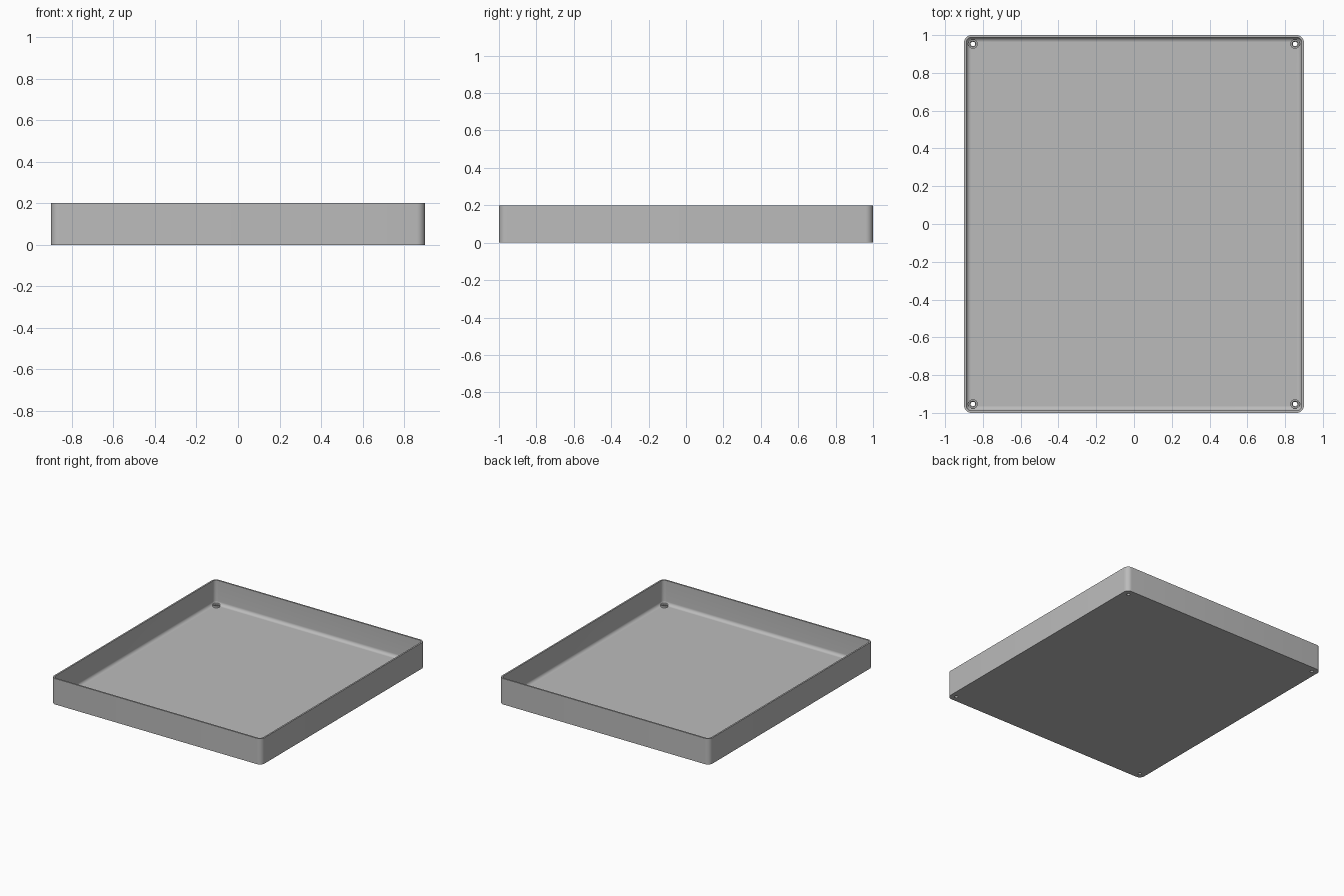
import bpy, bmesh, math
from mathutils import Matrix

cube = bpy.data.objects.get("Cube")
if cube:
    bpy.data.objects.remove(cube)

HALF_X, HALF_Y, HEIGHT = 0.9, 1.0, 0.2
CORNER, WALL, FLOOR, FILLET = 0.04, 0.012, 0.015, 0.025
BOSS_X, BOSS_Y, HOLE = 0.853, 0.953, 0.012

grey = bpy.data.materials.new("plain grey")
grey.use_nodes = True
colour = (0.5, 0.5, 0.5, 1)
grey.diffuse_color = colour
grey.node_tree.nodes["Principled BSDF"].inputs["Base Color"].default_value = colour


def make_object(name, bm):
    bmesh.ops.recalc_face_normals(bm, faces=bm.faces)
    mesh = bpy.data.meshes.new(name)
    bm.to_mesh(mesh)
    bm.free()
    mesh.materials.append(grey)
    obj = bpy.data.objects.new(name, mesh)
    bpy.context.collection.objects.link(obj)
    return obj


def rounded_loop(bm, inset, z, steps=8):
    """Rounded rectangle, shrunk evenly by inset."""
    r = max(CORNER - inset, 0.002)
    cx, cy = HALF_X - inset - r, HALF_Y - inset - r
    verts = []
    for quarter, (sx, sy) in enumerate([(1, 1), (-1, 1), (-1, -1), (1, -1)]):
        for i in range(steps + 1):
            a = (quarter + i / steps) * math.pi / 2
            verts.append(bm.verts.new((sx * cx + r * math.cos(a),
                                       sy * cy + r * math.sin(a), z)))
    return verts


def skin(bm, loops):
    for a, b in zip(loops, loops[1:]):
        n = len(a)
        for i in range(n):
            j = (i + 1) % n
            bm.faces.new((a[i], a[j], b[j], b[i]))


def smooth(obj):
    bpy.ops.object.select_all(action="DESELECT")
    obj.select_set(True)
    bpy.context.view_layer.objects.active = obj
    bpy.ops.object.shade_smooth_by_angle(angle=math.radians(35))


# Tray: outer wall, rim, inner wall, then a rounded cove down to the floor
bm = bmesh.new()
section = [(0, 0), (0, HEIGHT), (WALL, HEIGHT)]
for i in range(9):
    a = i / 8 * math.pi / 2
    section.append((WALL + FILLET * (1 - math.cos(a)),
                    FLOOR + FILLET * (1 - math.sin(a))))
loops = [rounded_loop(bm, inset, z) for inset, z in section]
skin(bm, loops)
bm.faces.new(loops[0])
bm.faces.new(loops[-1])
tray = make_object("tray", bm)

# Screw holes through the four corners of the floor
corners = [(sx * BOSS_X, sy * BOSS_Y) for sx in (-1, 1) for sy in (-1, 1)]
bm = bmesh.new()
for x, y in corners:
    bmesh.ops.create_cone(bm, cap_ends=True, segments=32, radius1=HOLE, radius2=HOLE,
                          depth=0.2, matrix=Matrix.Translation((x, y, 0)))
cutter = make_object("hole_cutter", bm)
cutter.hide_render = True
cut = tray.modifiers.new("screw holes", "BOOLEAN")
cut.operation, cut.solver, cut.object = "DIFFERENCE", "EXACT", cutter
bpy.context.view_layer.objects.active = tray
bpy.ops.object.modifier_apply(modifier=cut.name)
bpy.data.objects.remove(cutter)
smooth(tray)

# Raised collars around the holes
for number, (x, y) in enumerate(corners, 1):
    bm = bmesh.new()
    rings = []
    for radius, z in [(0.025, 0.01), (0.025, 0.03), (0.017, 0.03), (HOLE, 0.025), (HOLE, 0.01)]:
        rings.append([bm.verts.new((x + radius * math.cos(k * math.tau / 32),
                                    y + radius * math.sin(k * math.tau / 32), z))
                      for k in range(32)])
    skin(bm, rings + rings[:1])
    smooth(make_object(f"screw_collar_{number}", bm))
